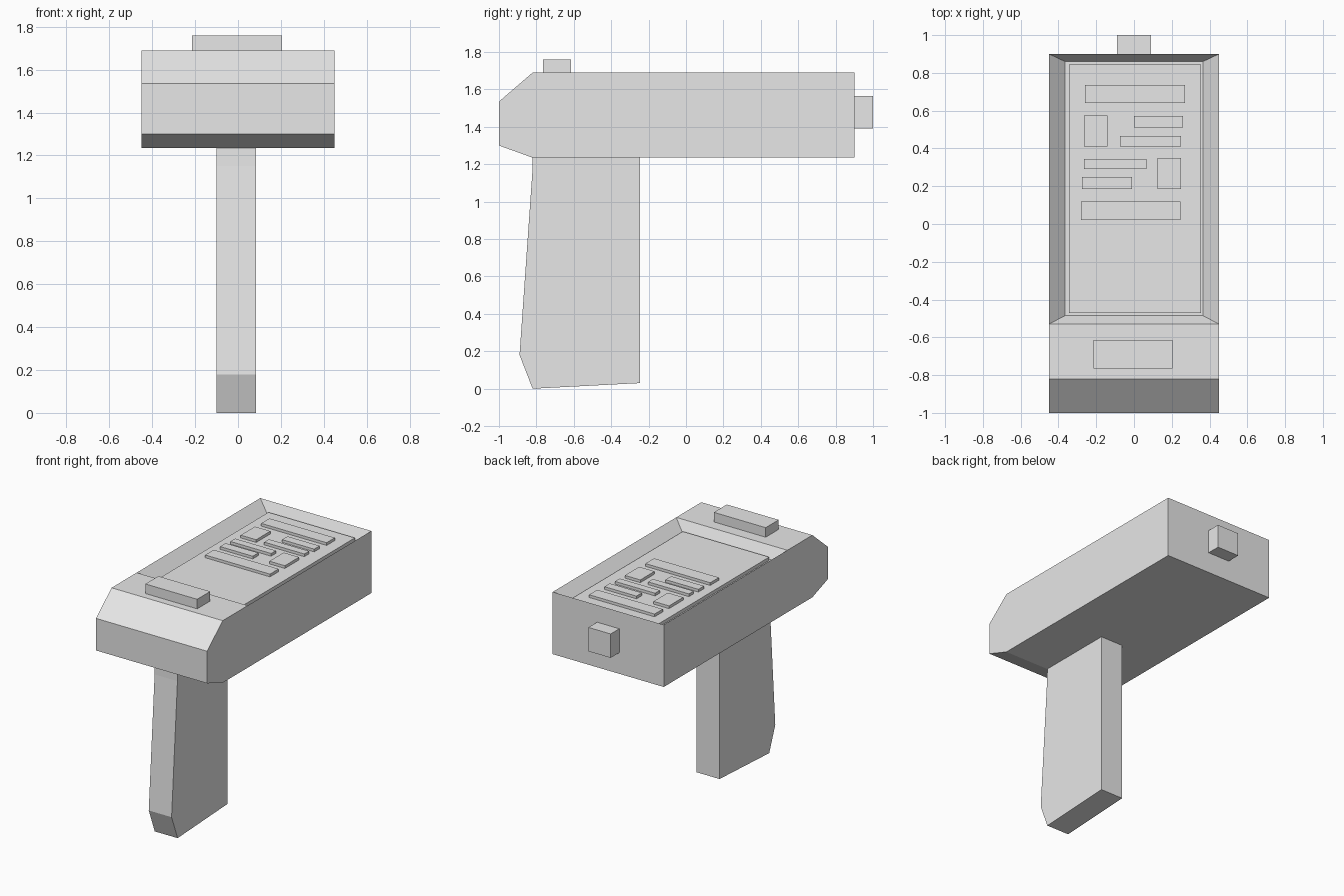
import bpy
import bmesh

cube = bpy.data.objects.get("Cube")
if cube:
    bpy.data.objects.remove(cube, do_unlink=True)

grey = bpy.data.materials.new("light grey")
grey.use_nodes = True
grey.diffuse_color = (0.8, 0.8, 0.8, 1)
grey.node_tree.nodes["Principled BSDF"].inputs["Base Color"].default_value = grey.diffuse_color


def finish(name, bm):
    bmesh.ops.recalc_face_normals(bm, faces=bm.faces)
    mesh = bpy.data.meshes.new(name)
    bm.to_mesh(mesh)
    bm.free()
    mesh.materials.append(grey)
    obj = bpy.data.objects.new(name, mesh)
    bpy.context.collection.objects.link(obj)
    return obj


def prism(points, move):
    """Extrude a closed outline along a vector."""
    bm = bmesh.new()
    face = bm.faces.new([bm.verts.new(p) for p in points])
    out = bmesh.ops.extrude_face_region(bm, geom=[face])
    verts = [v for v in out["geom"] if isinstance(v, bmesh.types.BMVert)]
    bmesh.ops.translate(bm, vec=move, verts=verts)
    bmesh.ops.recalc_face_normals(bm, faces=bm.faces)
    return bm


def side_prism(profile, x0, x1):
    return prism([(x0, y, z) for y, z in profile], (x1 - x0, 0, 0))


def block(name, x0, x1, y0, y1, z0, z1):
    corners = [(x0, y0, z0), (x1, y0, z0), (x1, y1, z0), (x0, y1, z0)]
    return finish(name, prism(corners, (0, 0, z1 - z0)))


# Body with a chamfered nose and a sloped tray sunk into the top
TOP, BOTTOM, FLOOR = 1.69, 1.235, 1.61
body_profile = [(-1, 1.3), (-1, 1.535), (-0.82, TOP), (-0.53, TOP),
                (0.9, TOP), (0.9, BOTTOM), (-0.82, BOTTOM)]
bm = side_prism(body_profile, -0.45, 0.45)
tray = max((f for f in bm.faces if f.normal.z > 0.99),
           key=lambda f: f.calc_area())
bmesh.ops.inset_region(bm, faces=[tray], thickness=0.04)
for v in tray.verts:
    v.co = (0.365 if v.co.x > 0 else -0.365,
            0.86 if v.co.y > 0 else -0.485, FLOOR)
finish("body", bm)

# Grip
grip_profile = [(-0.82, BOTTOM), (-0.822, 1.15), (-0.89, 0.18), (-0.82, 0),
                (-0.245, 0.03), (-0.245, BOTTOM)]
finish("grip", side_prism(grip_profile, -0.1, 0.085))

# Raised panel in the tray, top block and rear stub
PANEL = 1.635
block("tray_panel", -0.345, 0.355, -0.47, 0.845, FLOOR, PANEL)
block("top_block", -0.215, 0.205, -0.765, -0.615, TOP, 1.76)
block("rear_stub", -0.09, 0.09, 0.9, 1, 1.39, 1.565)

# Raised keys on the panel: x range, y range
keys = [(-0.26, 0.27, 0.64, 0.735), (-0.265, -0.14, 0.41, 0.575),
        (0, 0.26, 0.51, 0.573), (-0.075, 0.25, 0.41, 0.465),
        (-0.265, 0.065, 0.29, 0.345), (-0.275, -0.01, 0.185, 0.25),
        (0.125, 0.25, 0.185, 0.35), (-0.28, 0.245, 0.02, 0.12)]
for number, area in enumerate(keys, 1):
    block(f"key_{number}", *area, PANEL, PANEL + 0.02)
